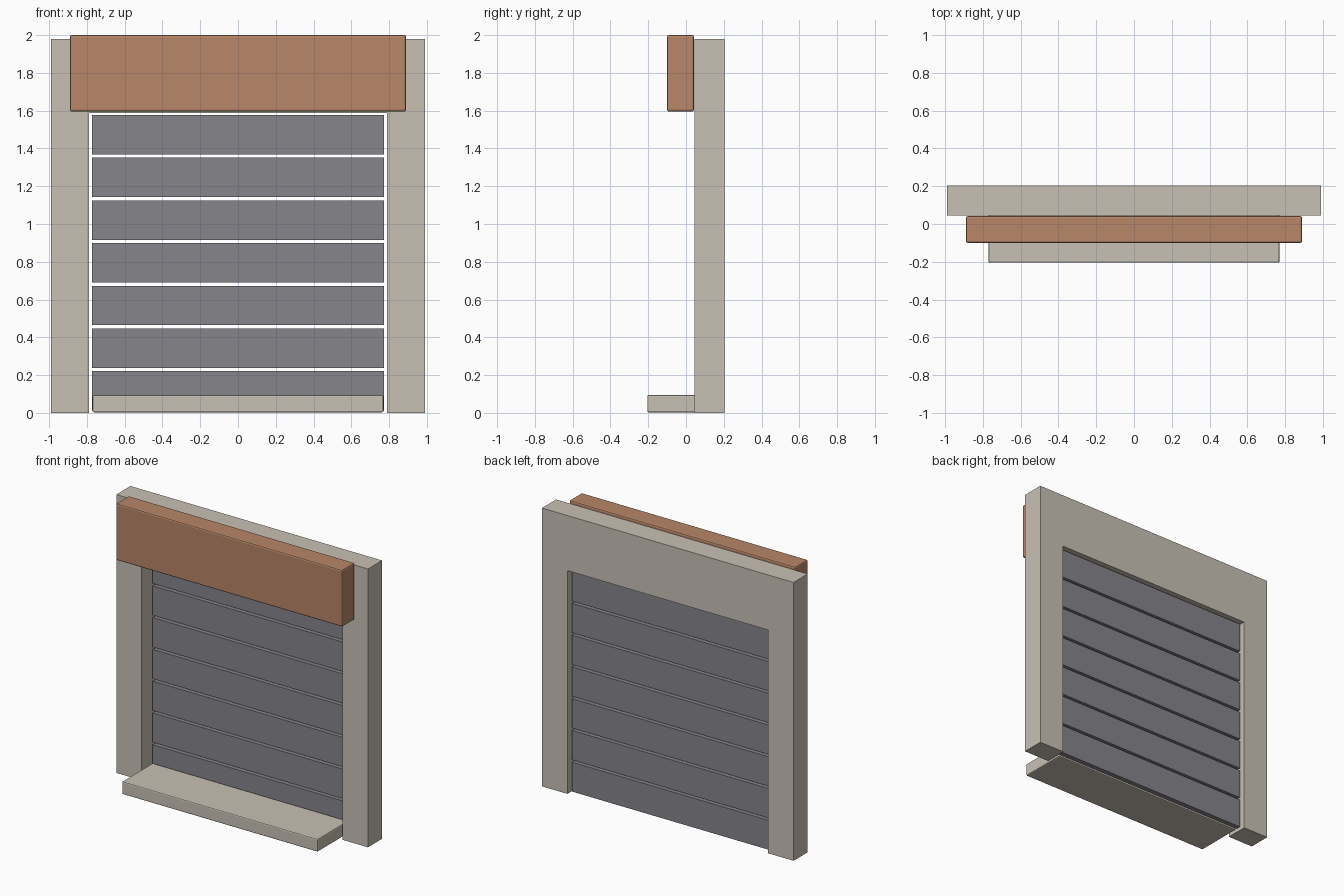
import bpy, bmesh
from mathutils import Vector

if "Cube" in bpy.data.objects:
    bpy.data.objects.remove(bpy.data.objects["Cube"])


def material(name, rgb):
    m = bpy.data.materials.new(name)
    m.diffuse_color = (*rgb, 1)
    m.use_nodes = True
    m.node_tree.nodes["Principled BSDF"].inputs["Base Color"].default_value = m.diffuse_color
    return m


stone = material("stone", (0.58, 0.53, 0.46))
copper = material("copper", (0.48, 0.24, 0.14))
steel = material("steel", (0.24, 0.24, 0.26))


def finish(name, bm, mat):
    bmesh.ops.recalc_face_normals(bm, faces=bm.faces)
    mesh = bpy.data.meshes.new(name)
    bm.to_mesh(mesh)
    bm.free()
    mesh.materials.append(mat)
    ob = bpy.data.objects.new(name, mesh)
    bpy.context.collection.objects.link(ob)
    return ob


def box(name, half_x, y, z, mat, bevel=0.0):
    bm = bmesh.new()
    bmesh.ops.create_cube(bm, size=1)
    size = Vector((2 * half_x, y[1] - y[0], z[1] - z[0]))
    centre = Vector((0, sum(y) / 2, sum(z) / 2))
    for v in bm.verts:
        v.co = v.co * size + centre
    ob = finish(name, bm, mat)
    if bevel:
        mod = ob.modifiers.new("bevel", 'BEVEL')
        mod.width = bevel
        mod.segments = 2
    return ob


# Door surround: upside-down U profile extruded in depth
half = [(0.79, 1.588), (0.79, 0), (0.99, 0), (0.99, 1.98)]
profile = half + [(-x, z) for x, z in reversed(half)]
bm = bmesh.new()
face = bm.faces.new([bm.verts.new((x, 0.046, z)) for x, z in profile])
ext = bmesh.ops.extrude_face_region(bm, geom=[face])
moved = [g for g in ext["geom"] if isinstance(g, bmesh.types.BMVert)]
bmesh.ops.translate(bm, verts=moved, vec=(0, 0.159, 0))
finish("surround", bm, stone)

# Shutter housing and threshold
box("roller_housing", 0.89, (-0.10, 0.042), (1.595, 2.0), copper, 0.01)
box("threshold", 0.77, (-0.205, 0.14), (0.003, 0.094), stone, 0.008)

# Shutter slats with open gaps between
for i in range(7):
    z = 0.012 + 0.226 * i
    box(f"slat_{i + 1}", 0.773, (0.145, 0.18), (z, z + 0.209), steel)
